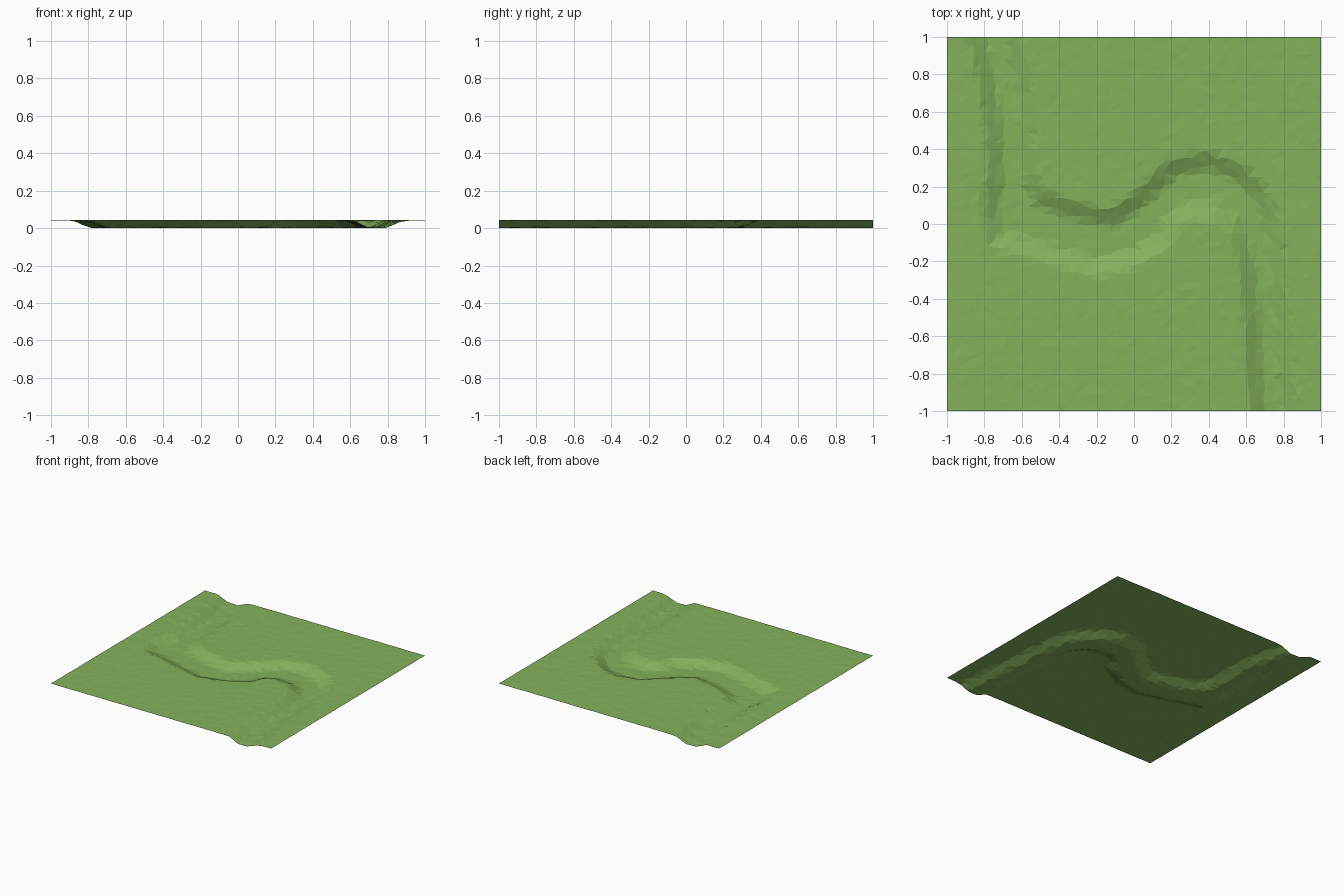
import bpy
import bmesh
import math
import random
from mathutils import Vector
from mathutils.geometry import intersect_point_line

default_cube = bpy.data.objects.get("Cube")
if default_cube:
    bpy.data.objects.remove(default_cube, do_unlink=True)

random.seed(7)
CELLS = 46
SPACING = 2 / CELLS
GROUND_HEIGHT = 0.042
BED_HEIGHT = 0.001
BANK_HALF_WIDTH = 0.045

# Middle of each sloping bank, from the back edge to the front edge
outer_bank = [(-.84, 1.2), (-.84, 1), (-.79, .75), (-.75, .5), (-.74, .25),
              (-.77, .05), (-.74, -.08), (-.55, -.13), (-.4, -.18),
              (-.2, -.23), (0, -.18), (.15, -.1), (.22, .03), (.3, .07),
              (.45, .06), (.55, -.03), (.6, -.2), (.63, -.45), (.64, -.75),
              (.66, -1), (.66, -1.2)]
inner_bank = [(-.65, 1.2), (-.65, 1), (-.58, .7), (-.57, .4), (-.56, .24),
              (-.5, .14), (-.35, .08), (-.12, .03), (0, .11), (.1, .2),
              (.2, .3), (.4, .34), (.55, .28), (.66, .19), (.73, .03),
              (.76, -.15), (.78, -.4), (.81, -.7), (.84, -1), (.84, -1.2)]
outline = [Vector(p) for p in outer_bank + inner_bank[::-1]]
outline_edges = list(zip(outline, outline[1:] + outline[:1]))


def distance_to_edge(point, start, end):
    nearest, factor = intersect_point_line(point, start, end)
    factor = min(max(factor, 0), 1)
    return (point - start.lerp(end, factor)).length


def signed_distance(point):
    """Distance to the bank line, negative inside the channel."""
    distance = min(distance_to_edge(point, a, b) for a, b in outline_edges)
    inside = False
    for a, b in outline_edges:
        if (a.y > point.y) != (b.y > point.y):
            crossing = a.x + (point.y - a.y) * (b.x - a.x) / (b.y - a.y)
            inside ^= point.x < crossing
    return -distance if inside else distance


def terrain_height(point):
    across = signed_distance(point) / BANK_HALF_WIDTH
    blend = min(max((across + 1) / 2, 0), 1)
    height = BED_HEIGHT + (GROUND_HEIGHT - BED_HEIGHT) * blend
    return height + random.uniform(-.001, .001)


# Grass sheet: irregular low-poly grid carved by the winding channel
bm = bmesh.new()
bmesh.ops.create_grid(bm, x_segments=CELLS, y_segments=CELLS, size=1)
jitter = SPACING * .28
for vert in bm.verts:
    if abs(vert.co.x) < .999:
        vert.co.x += random.uniform(-jitter, jitter)
    if abs(vert.co.y) < .999:
        vert.co.y += random.uniform(-jitter, jitter)
    vert.co.z = terrain_height(vert.co.xy)
bmesh.ops.triangulate(bm, faces=bm.faces[:], quad_method='BEAUTY')
lowest = min(vert.co.z for vert in bm.verts)
bmesh.ops.translate(bm, verts=bm.verts[:], vec=(0, 0, -lowest))

mesh = bpy.data.meshes.new("river_terrain")
bm.to_mesh(mesh)
bm.free()

# Grass colour
grass = bpy.data.materials.new("grass green")
grass.use_nodes = True
grass_color = (.235, .445, .107, 1)
grass.diffuse_color = grass_color
grass.node_tree.nodes["Principled BSDF"].inputs["Base Color"].default_value = grass_color
mesh.materials.append(grass)

terrain = bpy.data.objects.new("river_terrain", mesh)
bpy.context.collection.objects.link(terrain)
